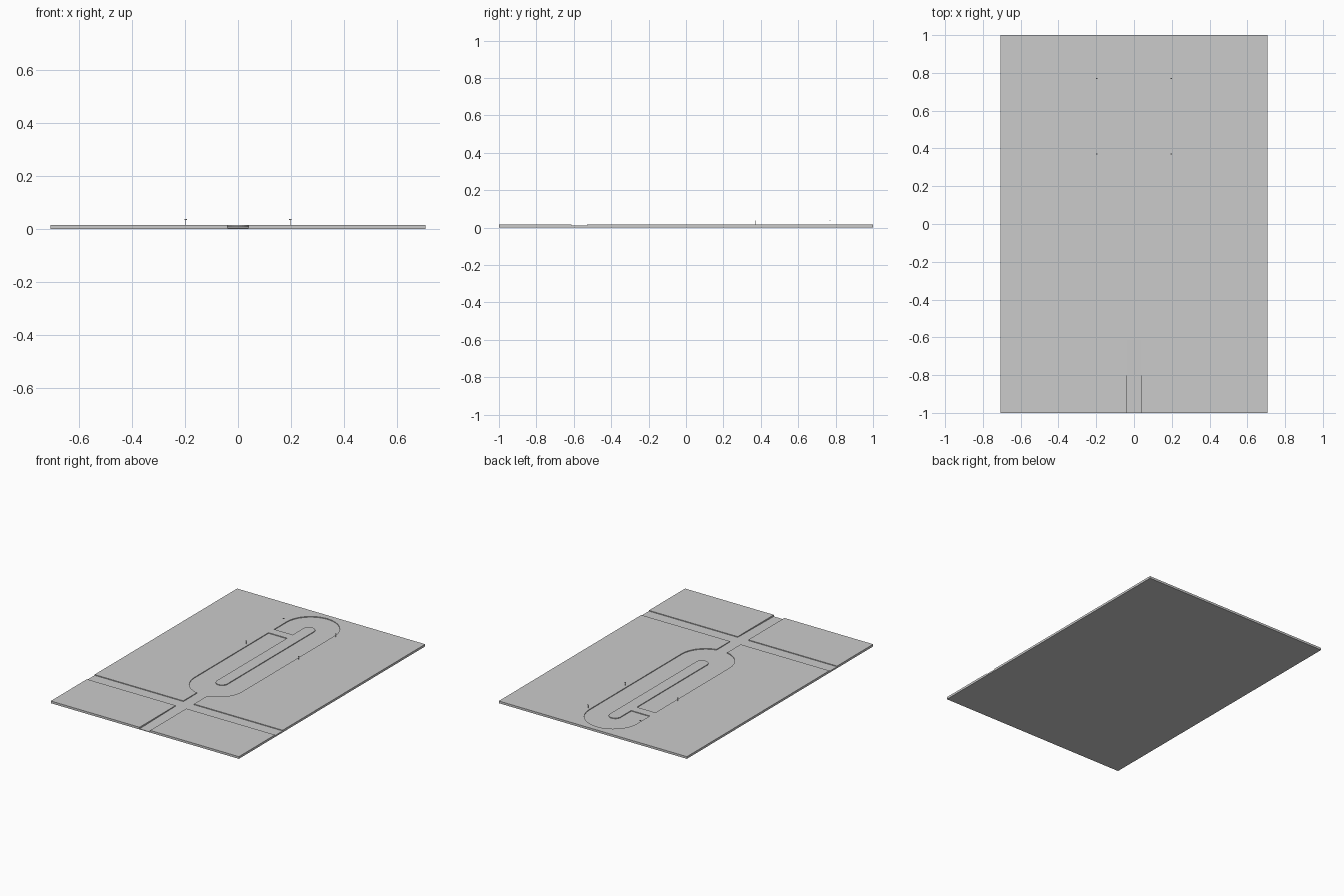
import bpy, bmesh
from math import cos, sin, pi

cube = bpy.data.objects.get("Cube")
if cube:
    bpy.data.objects.remove(cube, do_unlink=True)

TOP, ROAD = 0.015, 0.010        # ground level and road level
HALF_X = 0.707
LANE = 0.04                     # half width of the straight roads

grey = bpy.data.materials.new("light_grey")
grey.use_nodes = True
colour = (0.6, 0.6, 0.6, 1)
grey.diffuse_color = colour
for node in grey.node_tree.nodes:
    if node.type == 'BSDF_PRINCIPLED':
        node.inputs["Base Color"].default_value = colour


def prism(name, base, offset):
    """Closed solid: a flat outline pushed along an offset."""
    bm = bmesh.new()
    face = bm.faces.new([bm.verts.new(p) for p in base])
    moved = bmesh.ops.extrude_face_region(bm, geom=[face])["geom"]
    bmesh.ops.translate(bm, vec=offset, verts=[v for v in moved if isinstance(v, bmesh.types.BMVert)])
    bmesh.ops.recalc_face_normals(bm, faces=bm.faces)
    mesh = bpy.data.meshes.new(name)
    bm.to_mesh(mesh)
    bm.free()
    mesh.materials.append(grey)
    obj = bpy.data.objects.new(name, mesh)
    bpy.context.collection.objects.link(obj)
    return obj


def box(name, x0, x1, y0, y1, z0, z1):
    outline = [(x0, y0, z0), (x1, y0, z0), (x1, y1, z0), (x0, y1, z0)]
    return prism(name, outline, (0, 0, z1 - z0))


def stadium(name, radius, y0, y1, z0, z1, steps=16):
    """Oval with straight sides and half round ends centred at y0 and y1."""
    outline = []
    for centre, start in ((y1, 0), (y0, pi)):
        for i in range(steps + 1):
            a = start + pi * i / steps
            outline.append((radius * cos(a), centre + radius * sin(a), z0))
    return prism(name, outline, (0, 0, z1 - z0))


# Ground slab with the roads sunk into it
ground = box("ground_slab", -HALF_X, HALF_X, -1, 1, 0, TOP)
cutters = [
    box("cross_street_cut", -1, 1, -0.612, -0.53, ROAD, 0.1),
    box("access_road_cut", -LANE, LANE, -0.57, -0.25, ROAD, 0.1),
    stadium("loop_road_cut", 0.18, -0.21, 0.78, ROAD, 0.1),
    # Entry road falls gently toward the front edge
    prism("entry_road_cut",
          [(-LANE, -1.02, 0.0037), (-LANE, -0.6, 0.0102), (-LANE, -0.6, 0.1), (-LANE, -1.02, 0.1)],
          (2 * LANE, 0, 0)),
]
for cutter in cutters:
    cutter.hide_render = True
    mod = ground.modifiers.new(cutter.name, 'BOOLEAN')
    mod.operation = 'DIFFERENCE'
    mod.solver = 'EXACT'
    mod.object = cutter
bpy.context.view_layer.update()
evaluated = ground.evaluated_get(bpy.context.evaluated_depsgraph_get())
carved = bpy.data.meshes.new_from_object(evaluated)
ground.modifiers.clear()
ground.data = carved
for cutter in cutters:
    bpy.data.objects.remove(cutter, do_unlink=True)

# Median island and raised crossing on the loop road
stadium("median_island", LANE, -0.17, 0.76, ROAD - 0.003, TOP)
box("raised_crossing", -0.18, -LANE, 0.585, 0.645, ROAD - 0.003, TOP)

# Four thin lamp posts beside the loop
for side, label in ((-1, "right"), (1, "left")):
    for y, place in ((0.37, "middle"), (0.77, "rear")):
        x = side * 0.197
        r = 0.001
        box(f"lamp_post_{label}_{place}", x - r, x + r, y - r, y + r, TOP - 0.002, 0.035)
        box(f"lamp_head_{label}_{place}", x - 0.005, x + 0.005, y - 0.002, y + 0.002, 0.034, 0.038)
